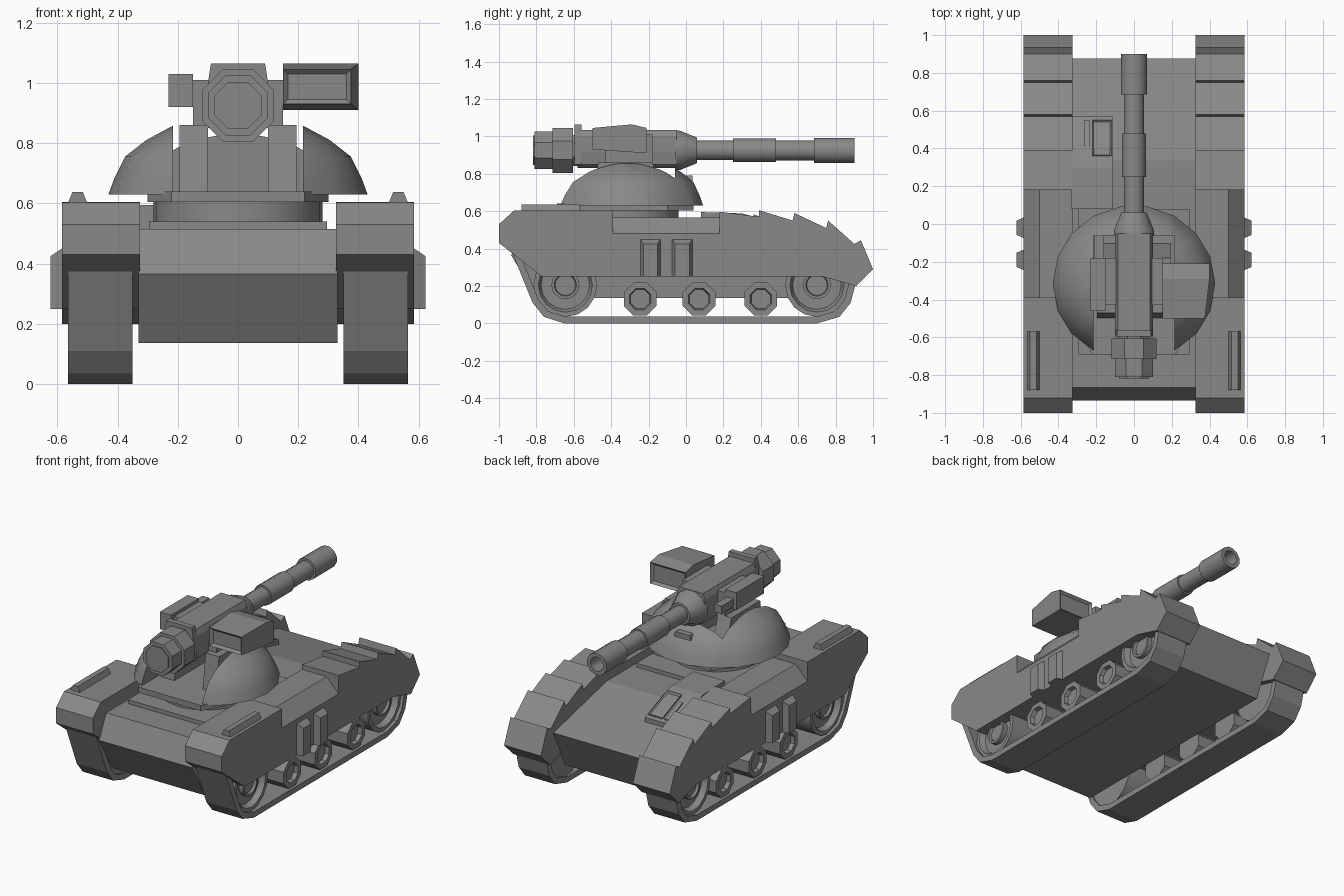
import bpy, bmesh, math
from mathutils import Vector, Matrix

cube = bpy.data.objects.get("Cube")
if cube:
    bpy.data.objects.remove(cube, do_unlink=True)

grey = bpy.data.materials.new("hull_grey")
grey.use_nodes = True
tone = (0.25, 0.25, 0.25, 1)
grey.diffuse_color = tone
grey.node_tree.nodes["Principled BSDF"].inputs["Base Color"].default_value = tone


def finish(name, bm, smooth=False):
    bmesh.ops.recalc_face_normals(bm, faces=bm.faces)
    mesh = bpy.data.meshes.new(name)
    bm.to_mesh(mesh)
    bm.free()
    mesh.materials.append(grey)
    ob = bpy.data.objects.new(name, mesh)
    bpy.context.collection.objects.link(ob)
    if smooth:
        bpy.ops.object.select_all(action="DESELECT")
        ob.select_set(True)
        bpy.context.view_layer.objects.active = ob
        bpy.ops.object.shade_smooth_by_angle(angle=math.radians(35))
    return ob


def recess(bm, direction, width, depth):
    """Inset the faces turned towards a direction and push them in."""
    bm.normal_update()
    faces = [f for f in bm.faces if f.normal.dot(Vector(direction)) > 0.9]
    bmesh.ops.inset_region(bm, faces=faces, thickness=width, depth=0)
    for v in {v for f in faces for v in f.verts}:
        v.co -= Vector(direction) * depth


def prism_mesh(points, axis, lo, hi):
    place = {"x": lambda a, b, t: (t, a, b),
             "y": lambda a, b, t: (a, t, b),
             "z": lambda a, b, t: (a, b, t)}[axis]
    bm = bmesh.new()
    ends = [[bm.verts.new(place(a, b, t)) for a, b in points] for t in (lo, hi)]
    n = len(points)
    for ring in ends:
        bm.faces.new(ring)
    for i in range(n):
        j = (i + 1) % n
        bm.faces.new((ends[0][i], ends[0][j], ends[1][j], ends[1][i]))
    bmesh.ops.recalc_face_normals(bm, faces=bm.faces)
    return bm


def prism(name, points, axis, lo, hi):
    return finish(name, prism_mesh(points, axis, lo, hi))


def box(name, x, y, z):
    return prism(name, [(x[0], y[0]), (x[1], y[0]), (x[1], y[1]), (x[0], y[1])], "z", *z)


def lathe_mesh(profile, sides, axis, centre, turn=0.0):
    """Spin (radius, distance) points about an axis through centre."""
    bm = bmesh.new()
    verts = [bm.verts.new((r, 0, t)) for r, t in profile]
    edges = [bm.edges.new(pair) for pair in zip(verts, verts[1:])]
    bmesh.ops.spin(bm, geom=verts + edges, cent=(0, 0, 0), axis=(0, 0, 1),
                   angle=math.tau, steps=sides, use_merge=True)
    bmesh.ops.remove_doubles(bm, verts=bm.verts, dist=0.0005)
    bm.transform(Matrix.Rotation(turn, 4, "Z"))
    rot = Vector((0, 0, 1)).rotation_difference(Vector(axis)).to_matrix().to_4x4()
    bm.transform(Matrix.Translation(centre) @ rot)
    return bm


def lathe(name, profile, sides, axis, centre, turn=0.0):
    return finish(name, lathe_mesh(profile, sides, axis, centre, turn), True)


def trim(bm, point, normal):
    """Cut away everything in front of a plane and cap the opening."""
    cut = bmesh.ops.bisect_plane(bm, geom=bm.verts[:] + bm.edges[:] + bm.faces[:],
                                 plane_co=point, plane_no=normal, clear_outer=True)
    edges = [e for e in cut["geom_cut"] if isinstance(e, bmesh.types.BMEdge)]
    bmesh.ops.holes_fill(bm, edges=edges)


def span(s, a, b):
    return sorted((s * a, s * b))


# Hull between the tracks
prism("hull", [(-.8, .137), (-.935, .365), (-.865, .515), (.335, .515),
               (.875, .39), (.75, .137)], "x", -.33, .33)
box("turret_base_plate", (-.295, .295), (-.69, .08), (.5, .54))
prism("deck_block", [(.08, .45), (.08, .595), (.3, .588), (.4, .56), (.57, .49), (.57, .42)],
      "x", -.33, -.11)
for label, x, y in (("hatch", (-.22, -.12), (.36, .55)), ("hatch_slit", (-.265, -.235), (.41, .55))):
    height = lambda v: .56 - (v - .4) * .41
    bm = prism_mesh([(y[0], height(y[0]) - .03), (y[0], height(y[0]) + .008),
                     (y[1], height(y[1]) + .008), (y[1], height(y[1]) - .03)], "x", *x)
    if label == "hatch":
        recess(bm, Vector((0, .38, .925)), .015, .012)
    finish(label, bm)

# Fenders, tracks and wheels on both sides
front_fender = [(-.39, .25), (-.77, .25), (-1, .43), (-1, .53), (-.92, .603), (-.39, .603)]
rear_fender = [(.18, .25), (.18, .597), (.39, .57), (.39, .605), (.57, .55), (.58, .59),
               (.75, .51), (.76, .55), (.9, .425), (.935, .445), (1, .29), (.91, .2), (.73, .25)]
mid_section = [(.325, .25), (.585, .25), (.585, .48), (.5, .567), (.325, .567)]
belt_path = [(-.93, .38), (-.82, .11), (-.76, .035), (-.65, 0), (.7, 0), (.82, .035),
             (.88, .11), (.92, .26)]
for s, side in ((1, "left"), (-1, "right")):
    prism(side + "_front_fender", front_fender, "x", *span(s, .325, .585))
    prism(side + "_mid_fender", [(s * x, z) for x, z in mid_section], "y", -.39, .18)
    prism(side + "_rear_fender", rear_fender, "x", *span(s, .325, .585))
    prism(side + "_fender_rail", [(s * x, z) for x, z in
          ((.5, .6), (.515, .637), (.55, .637), (.565, .6))], "y", -.88, -.57)

    # Track belt with an inward thickness
    bm = bmesh.new()
    rows = [[bm.verts.new((x, y, z)) for y, z in belt_path] for x in (.35, .565)]
    for i in range(len(belt_path) - 1):
        bm.faces.new((rows[0][i], rows[0][i + 1], rows[1][i + 1], rows[1][i]))
    bmesh.ops.recalc_face_normals(bm, faces=bm.faces)
    bm.normal_update()
    bm.faces.ensure_lookup_table()
    inward = -1 if bm.faces[3].normal.z < 0 else 1
    bmesh.ops.solidify(bm, geom=bm.faces[:], thickness=.036 * -inward)
    low = min(v.co.z for v in bm.verts)
    bm.transform(Matrix.Diagonal((s, 1, 1, 1)) @ Matrix.Translation((0, 0, -low)))
    finish(side + "_track", bm)

    for i, y in enumerate((-.645, .7)):
        lathe(f"{side}_drive_wheel_{i}", [(0, .36), (.17, .36), (.17, .545), (.145, .545),
              (.13, .51), (.075, .51), (.075, .54), (.06, .54), (.055, .525), (0, .525)],
              16, (s, 0, 0), (0, y, .205))
    for i, y in enumerate((-.245, .07, .4)):
        lathe(f"{side}_road_wheel_{i}", [(0, .37), (.095, .37), (.095, .555), (.062, .555),
              (.055, .53), (0, .53)], 8, (s, 0, 0), (0, y, .13), math.pi / 8)

    # Stowage boxes with sloped outer edges
    for i, y in enumerate((-.19, -.02)):
        bm = prism_mesh([(y - .06, .25), (y + .06, .25), (y + .06, .46), (y - .06, .46)],
                        "x", *span(s, .57, .622))
        for v in bm.verts:
            if abs(v.co.x) > .6:
                v.co.y += .022 * (1 if v.co.y < y else -1)
                v.co.z -= .035 if v.co.z > .4 else 0
        finish(f"{side}_side_box_{i}", bm)

# Turret ring, floor and split dome
lathe("turret_ring", [(0, .53), (.28, .53), (.28, .61), (0, .61)], 24, (0, 0, 1), (0, -.32, 0))
prism("turret_floor", [(-.3, -.55), (-.22, -.69), (.22, -.69), (.3, -.55),
                       (.3, -.1), (.2, .04), (-.2, .04), (-.3, -.1)], "z", .605, .64)
dome = [(0, .63), (.43, .63), (.41, .685), (.375, .755), (.305, .81), (.22, .856), (0, .87)]


def dome_piece(name, cuts):
    bm = lathe_mesh(dome, 18, (0, 0, 1), (0, -.315, 0))
    bm.transform(Matrix.Translation((0, -.315, 0)) @ Matrix.Diagonal((1, .96, 1, 1))
                 @ Matrix.Translation((0, .315, 0)))
    for point, normal in cuts:
        trim(bm, point, normal)
    finish(name, bm, True)


dome_piece("dome_left", [((.215, 0, 0), (-1, 0, 0))])
dome_piece("dome_right", [((-.215, 0, 0), (1, 0, 0))])
dome_piece("dome_rear", [((.215, 0, 0), (1, 0, 0)), ((-.215, 0, 0), (-1, 0, 0)),
                         ((0, -.06, 0), (0, -1, 0))])
prism("dome_rear_lip", [(-.1, .64), (-.05, .79), (.05, .79), (.1, .64)], "y", -.06, .035)

# Gun cradle
for s, side in ((1, "left"), (-1, "right")):
    prism(side + "_cradle_arm", [(-.5, .63), (-.47, .86), (-.18, .86), (-.1, .63)],
          "x", *span(s, .1, .195))
    box(side + "_trunnion", span(s, .08, .15), (-.43, -.18), (.85, 1.01))

# Gun body, breech and barrel
prism("gun_body", [(-.09, .85), (-.06, .83), (.06, .83), (.09, .85), (.1, .92), (.1, 1.0),
                   (.085, 1.035), (-.085, 1.035), (-.1, 1.0), (-.1, .92)], "y", -.58, -.05)
prism("gun_flange", [(-.1, .85), (.1, .85), (.1, 1.0), (.09, 1.064), (-.09, 1.064), (-.1, 1.0)],
      "y", -.595, -.56)
eighth = math.pi / 8
lathe("breech", [(0, -.81), (.08, -.81), (.108, -.81), (.108, -.715), (.13, -.715),
                 (.13, -.605), (.09, -.605), (.09, -.57), (0, -.57)], 8, (0, 1, 0), (0, 0, .925), eighth)
lathe("breech_cap", [(0, -.818), (.085, -.818), (.085, -.8), (0, -.8)], 8,
      (0, 1, 0), (0, 0, .925), eighth)
lathe("barrel", [(0, -.06), (.112, -.06), (.108, -.03), (.07, .06), (.054, .06), (.054, .25),
                 (.065, .25), (.065, .48), (.055, .48), (.055, .685), (.07, .685), (.07, .9),
                 (.045, .9), (.045, .8), (0, .8)], 12, (0, 1, 0), (0, 0, .925), math.pi / 12)

# Launcher pod with recessed end panels
bm = prism_mesh([(-.5, .93), (-.5, 1.045), (-.29, 1.064), (-.21, 1.045), (-.21, .91)], "x", .15, .4)
for v in bm.verts:
    if v.co.x > .3 and v.co.y < -.4:
        v.co.x -= .025
recess(bm, (0, -1, 0), .022, .015)
recess(bm, (0, 1, 0), .022, .015)
finish("launcher_pod", bm)

# Sight box and its slim tube
box("sight_box", (-.23, -.15), (-.46, -.18), (.92, 1.03))
box("sight_tube", (-.21, -.16), (-.2, -.06), (.935, .985))
